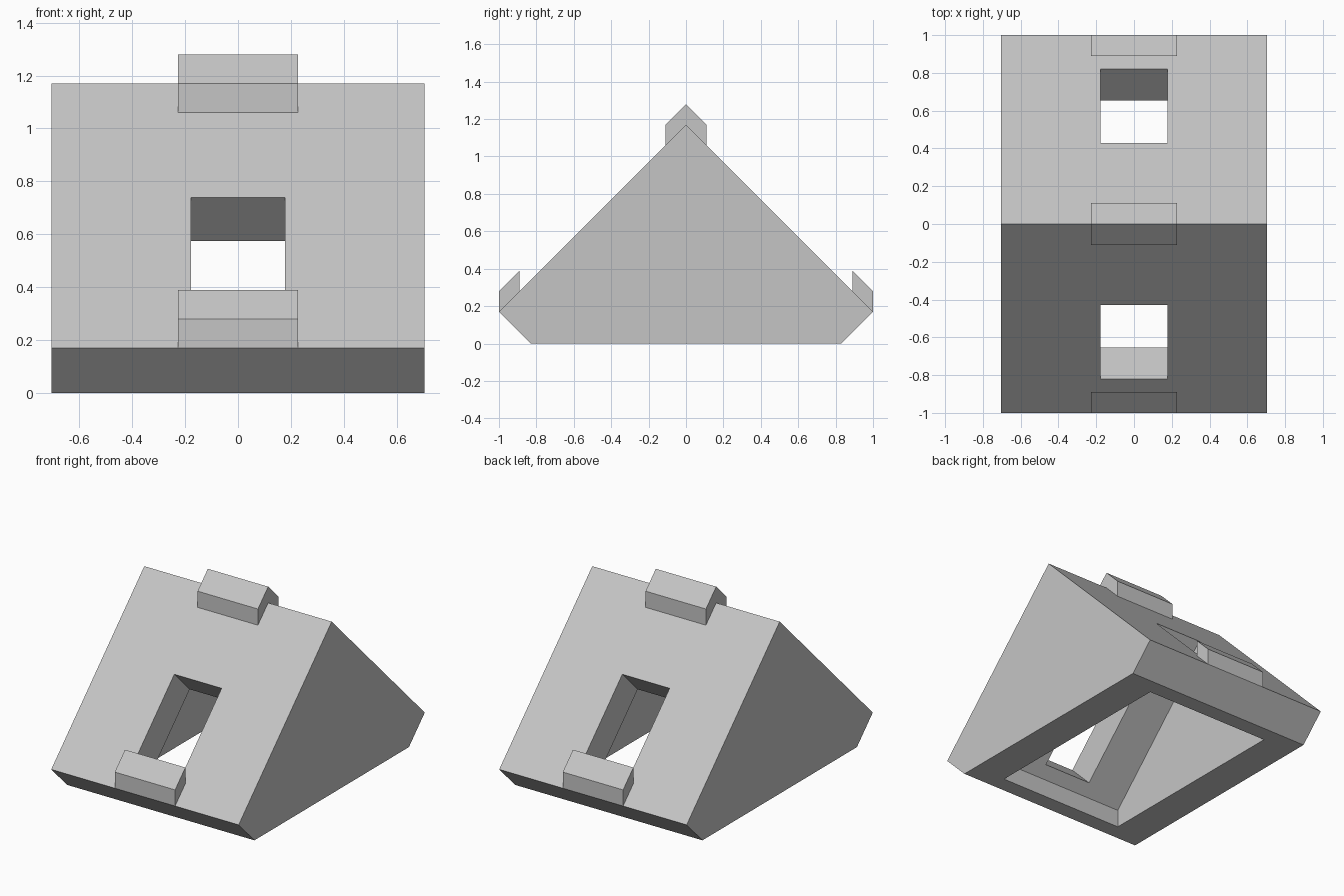
import bpy
import bmesh

cube = bpy.data.objects.get("Cube")
if cube:
    bpy.data.objects.remove(cube, do_unlink=True)

# Single grey material
GREY = (0.56, 0.56, 0.56, 1.0)
grey = bpy.data.materials.new("light grey")
grey.use_nodes = True
grey.diffuse_color = GREY
bsdf = next(n for n in grey.node_tree.nodes if n.type == 'BSDF_PRINCIPLED')
bsdf.inputs["Base Color"].default_value = GREY


def extrude_profile(name, profile, half_width):
    """Extrude a (y, z) outline along x, centred on x = 0."""
    bm = bmesh.new()
    face = bm.faces.new([bm.verts.new((-half_width, y, z)) for y, z in profile])
    ext = bmesh.ops.extrude_face_region(bm, geom=[face])
    moved = [v for v in ext["geom"] if isinstance(v, bmesh.types.BMVert)]
    bmesh.ops.translate(bm, verts=moved, vec=(2 * half_width, 0, 0))
    bmesh.ops.recalc_face_normals(bm, faces=bm.faces[:])
    mesh = bpy.data.meshes.new(name)
    bm.to_mesh(mesh)
    bm.free()
    mesh.materials.append(grey)
    obj = bpy.data.objects.new(name, mesh)
    bpy.context.collection.objects.link(obj)
    return obj


def cut(target, cutter):
    """Subtract the cutter, then remove it."""
    cutter.hide_render = True
    mod = target.modifiers.new("cut", 'BOOLEAN')
    mod.operation = 'DIFFERENCE'
    mod.solver = 'EXACT'
    mod.object = cutter
    bpy.context.view_layer.objects.active = target
    bpy.ops.object.modifier_apply(modifier=mod.name)
    bpy.data.objects.remove(cutter, do_unlink=True)


# Roof-shaped body with undercut lower edges
body = extrude_profile("wedge_body", [
    (-0.83, 0), (0.83, 0), (1, 0.17), (0, 1.17), (-1, 0.17)], 0.705)

# Hollow inside, open at the bottom with an upright lip
cut(body, extrude_profile("cavity_cutter", [
    (-0.72, -0.1), (0.72, -0.1), (0.72, 0.12), (0, 0.84), (-0.72, 0.12)], 0.47))

for side, label in ((-1, "front"), (1, "back")):
    # Slot cut square through the slope
    slot = [(0.43, 0.74, -0.1), (0.82, 0.35, -0.1),
            (0.82, 0.35, 0.265), (0.43, 0.74, 0.265)]
    cut(body, extrude_profile(label + "_slot_cutter", [
        (side * (y - d), z - d) for y, z, d in slot], 0.178))

    # Stop bar along the lower edge of the slope
    bar = [(1, 0.17), (1, 0.28), (0.89, 0.39), (0.89, 0.28)]
    extrude_profile(label + "_stop_bar", [(side * y, z) for y, z in bar], 0.227)

# Chevron cap on the ridge
extrude_profile("ridge_cap", [
    (-0.11, 1.06), (0, 1.17), (0.11, 1.06),
    (0.11, 1.17), (0, 1.28), (-0.11, 1.17)], 0.227)
